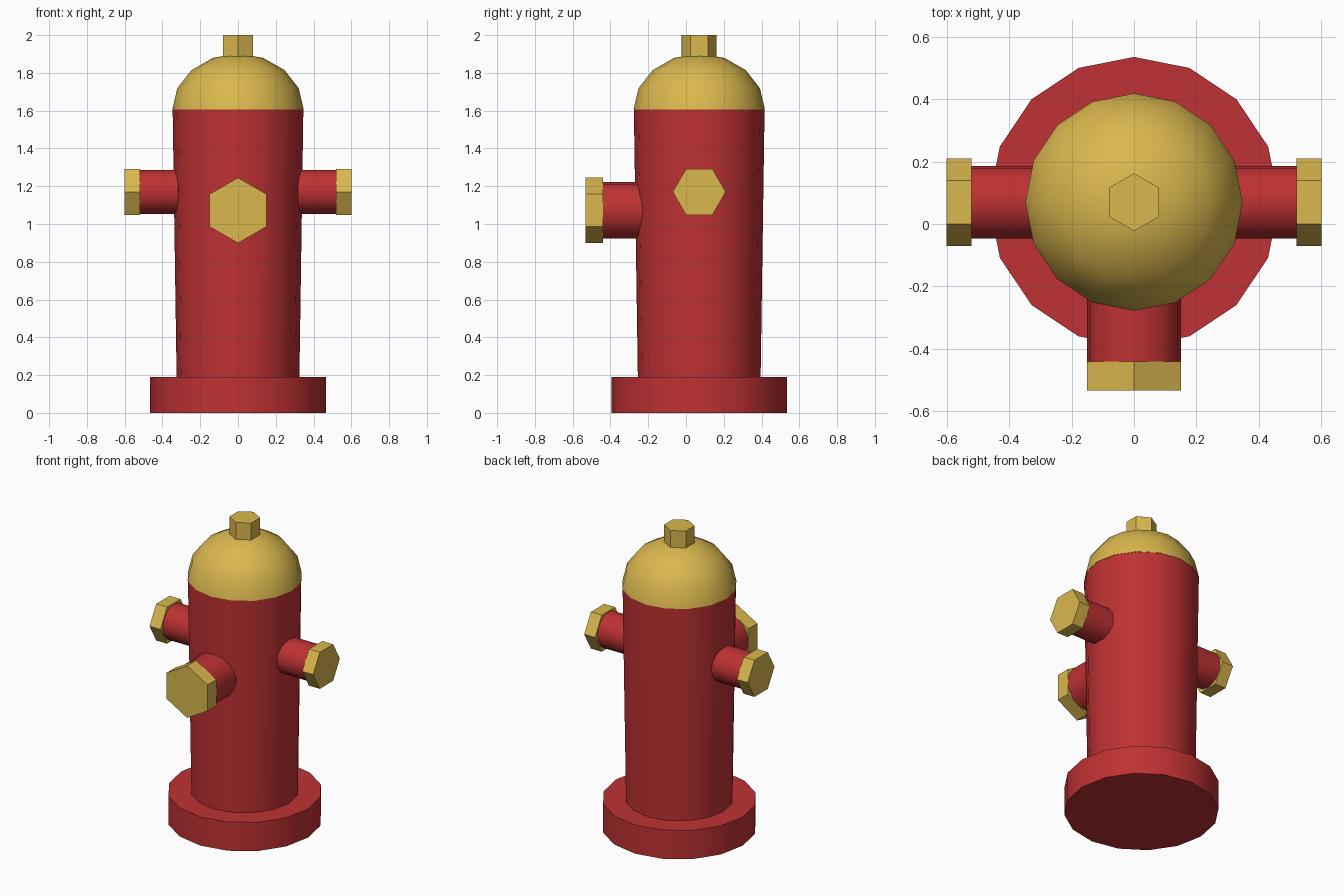
import bpy, bmesh, math

if "Cube" in bpy.data.objects:
    bpy.data.objects.remove(bpy.data.objects["Cube"])

CY = 0.07  # y of the hydrant's vertical axis


def material(name, rgb):
    m = bpy.data.materials.new(name)
    m.diffuse_color = (*rgb, 1)
    m.use_nodes = True
    m.node_tree.nodes["Principled BSDF"].inputs["Base Color"].default_value = m.diffuse_color
    return m


RED = material("hydrant red", (0.52, 0.031, 0.033))
GOLD = material("brass yellow", (0.70, 0.475, 0.075))


def finish(name, mat):
    ob = bpy.context.object
    ob.name = name
    ob.data.materials.append(mat)
    bpy.ops.object.shade_smooth_by_angle(angle=math.radians(30))
    return ob


def prism(name, mat, sides, r1, r2, start, end, x=0, y=CY, z=0, axis="z"):
    """Cylinder or cone from start to end along an axis."""
    mid = (start + end) / 2
    loc = {"x": (mid, y, z), "y": (x, mid, z), "z": (x, y, mid)}[axis]
    rot = {"x": (0, math.pi / 2, 0), "y": (math.pi / 2, 0, 0), "z": (0, 0, 0)}[axis]
    bpy.ops.mesh.primitive_cone_add(vertices=sides, radius1=r1, radius2=r2,
                                    depth=abs(end - start), location=loc, rotation=rot)
    return finish(name, mat)


# Base flange and slightly flared barrel
prism("base_flange", RED, 16, 0.465, 0.465, 0, 0.19)
prism("barrel", RED, 16, 0.325, 0.346, 0.19, 1.605)

# Domed bonnet: upper half of a squashed sphere
bpy.ops.mesh.primitive_uv_sphere_add(segments=16, ring_count=8, radius=1,
                                     location=(0, CY, 1.605))
dome = finish("bonnet", GOLD)
bm = bmesh.new()
bm.from_mesh(dome.data)
bmesh.ops.delete(bm, geom=[v for v in bm.verts if v.co.z < -0.01], context="VERTS")
bmesh.ops.scale(bm, vec=(0.348, 0.348, 0.297), verts=bm.verts)
bm.to_mesh(dome.data)
bm.free()

# Hexagonal operating nut on top
prism("operating_nut", GOLD, 6, 0.0925, 0.0925, 1.87, 2.0)

# Side outlets with hexagonal caps
for side, s in (("left", -1), ("right", 1)):
    prism(side + "_outlet", RED, 16, 0.116, 0.116, s * 0.25, s * 0.52, z=1.17, axis="x")
    prism(side + "_cap", GOLD, 6, 0.14, 0.14, s * 0.52, s * 0.60, z=1.17, axis="x")

# Larger front outlet with cap
prism("front_outlet", RED, 16, 0.15, 0.15, -0.15, -0.44, z=1.072, axis="y")
prism("front_cap", GOLD, 6, 0.173, 0.173, -0.44, -0.533, z=1.072, axis="y")
